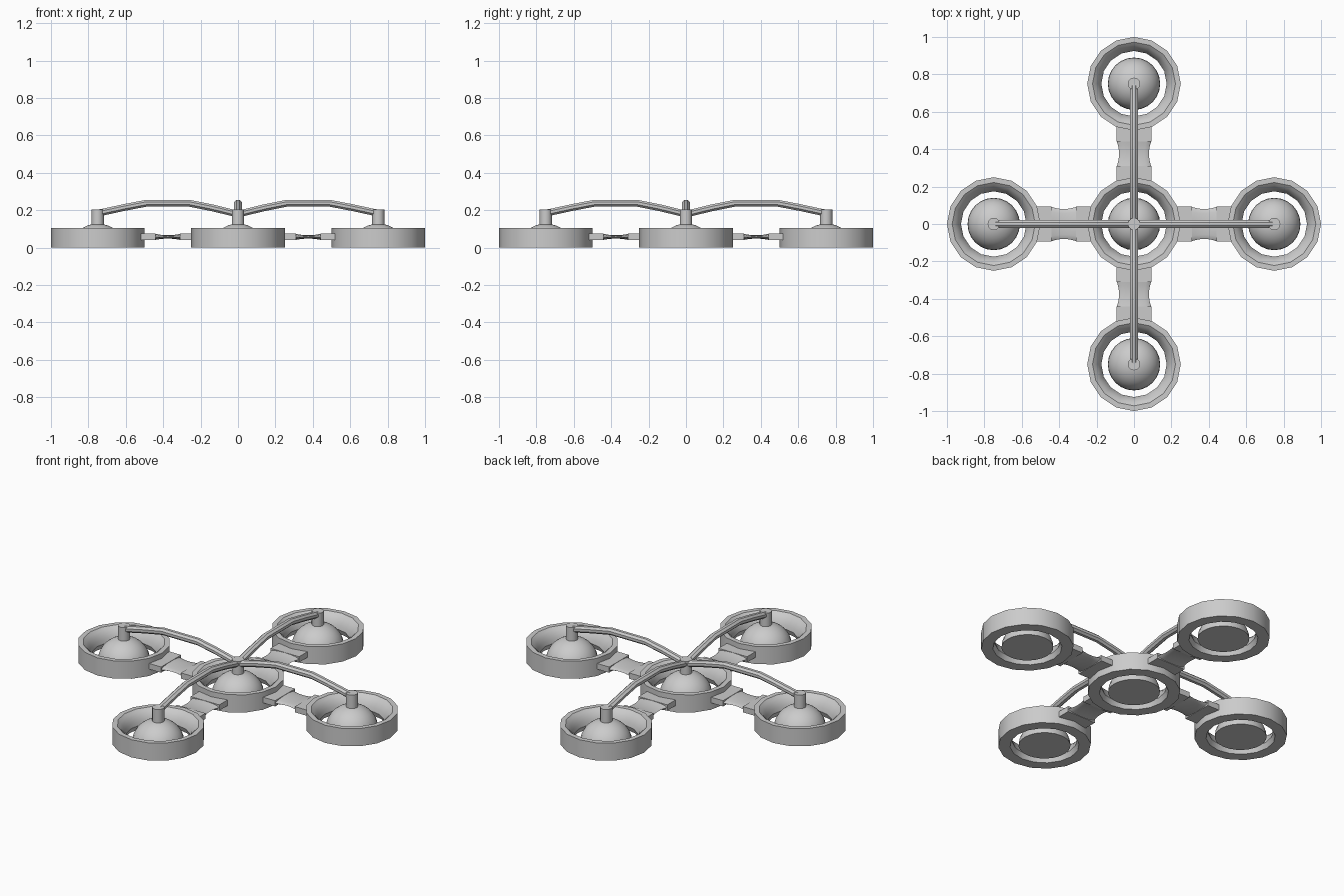
import bpy, bmesh
from math import sin, cos, pi, radians
from mathutils import Matrix

if "Cube" in bpy.data.objects:
    bpy.data.objects.remove(bpy.data.objects["Cube"])


def loft(name, rings, matrix, closed=False):
    """Skin a series of equal-length point loops; cap the ends unless closed."""
    bm = bmesh.new()
    loops = [[bm.verts.new(p) for p in ring] for ring in rings]
    pairs = list(zip(loops, loops[1:]))
    if closed:
        pairs.append((loops[-1], loops[0]))
    else:
        bm.faces.new(loops[0])
        bm.faces.new(loops[-1])
    for a, b in pairs:
        for i in range(len(a)):
            j = (i + 1) % len(a)
            bm.faces.new((a[i], a[j], b[j], b[i]))
    bmesh.ops.recalc_face_normals(bm, faces=bm.faces)
    bm.transform(matrix)
    mesh = bpy.data.meshes.new(name)
    bm.to_mesh(mesh)
    bm.free()
    mesh.shade_smooth()
    mesh.set_sharp_from_angle(angle=radians(35))
    obj = bpy.data.objects.new(name, mesh)
    bpy.context.collection.objects.link(obj)
    return obj


def lathe(name, profile, matrix, sides=16, closed=False):
    rings = [[(r * cos(2 * pi * i / sides), r * sin(2 * pi * i / sides), z)
              for i in range(sides)] for r, z in profile]
    return loft(name, rings, matrix, closed)


def along_x(name, stations, matrix, sides, offset=0.0):
    """Loft of elliptical sections (x, z, half width, half height)."""
    angles = [2 * pi * (i + offset) / sides for i in range(sides)]
    rings = [[(x, w * cos(a), z + h * sin(a)) for a in angles]
             for x, z, w, h in stations]
    return loft(name, rings, matrix)


def block(name, x0, x1, half_w, z0, z1, matrix):
    rings = [[(x, -half_w, z0), (x, half_w, z0), (x, half_w, z1), (x, -half_w, z1)]
             for x in (x0, x1)]
    return loft(name, rings, matrix)


RING = [(0.25, 0), (0.25, 0.105), (0.222, 0.105), (0.206, 0.092), (0.192, 0.074),
        (0.181, 0.052), (0.175, 0.03), (0.187, 0.0)]
DOME = [(0.14 * cos(a), 0.128 * sin(a)) for a in [k * pi / 16 for k in range(8)]]
DOME.append((0.004, 0.128))

# Five cups: one at the hub, four at the arm ends
for label, x, y in (("hub", 0, 0), ("right", 0.75, 0), ("back", 0, 0.75),
                    ("left", -0.75, 0), ("front", 0, -0.75)):
    place = Matrix.Translation((x, y, 0))
    lathe(label + "_ring", RING, place, closed=True)
    lathe(label + "_dome", DOME, place, sides=24)
    lathe(label + "_post", [(0.033, 0.1), (0.033, 0.204)], place, sides=12)

# Four arms: connector blocks, waisted link and arched tube
for k, label in enumerate(("right", "back", "left", "front")):
    turn = Matrix.Rotation(k * pi / 2, 4, 'Z')
    block(label + "_inner_block", 0.21, 0.31, 0.094, 0.04, 0.074, turn)
    block(label + "_outer_block", 0.44, 0.54, 0.094, 0.04, 0.074, turn)
    link = []
    for i in range(7):
        t = i / 3 - 1
        link.append((0.375 + 0.067 * t, 0.057, 0.08 + 0.012 * t * t,
                     0.009 + 0.007 * t * t))
    along_x(label + "_link", link, turn, 16)
    path = [(0.0, 0.178), (0.03, 0.186), (0.14, 0.213), (0.26, 0.237),
            (0.49, 0.237), (0.61, 0.214), (0.72, 0.19), (0.755, 0.184)]
    along_x(label + "_arched_tube", [(x, z, 0.022, 0.02) for x, z in path],
            turn, 8, 0.5)
